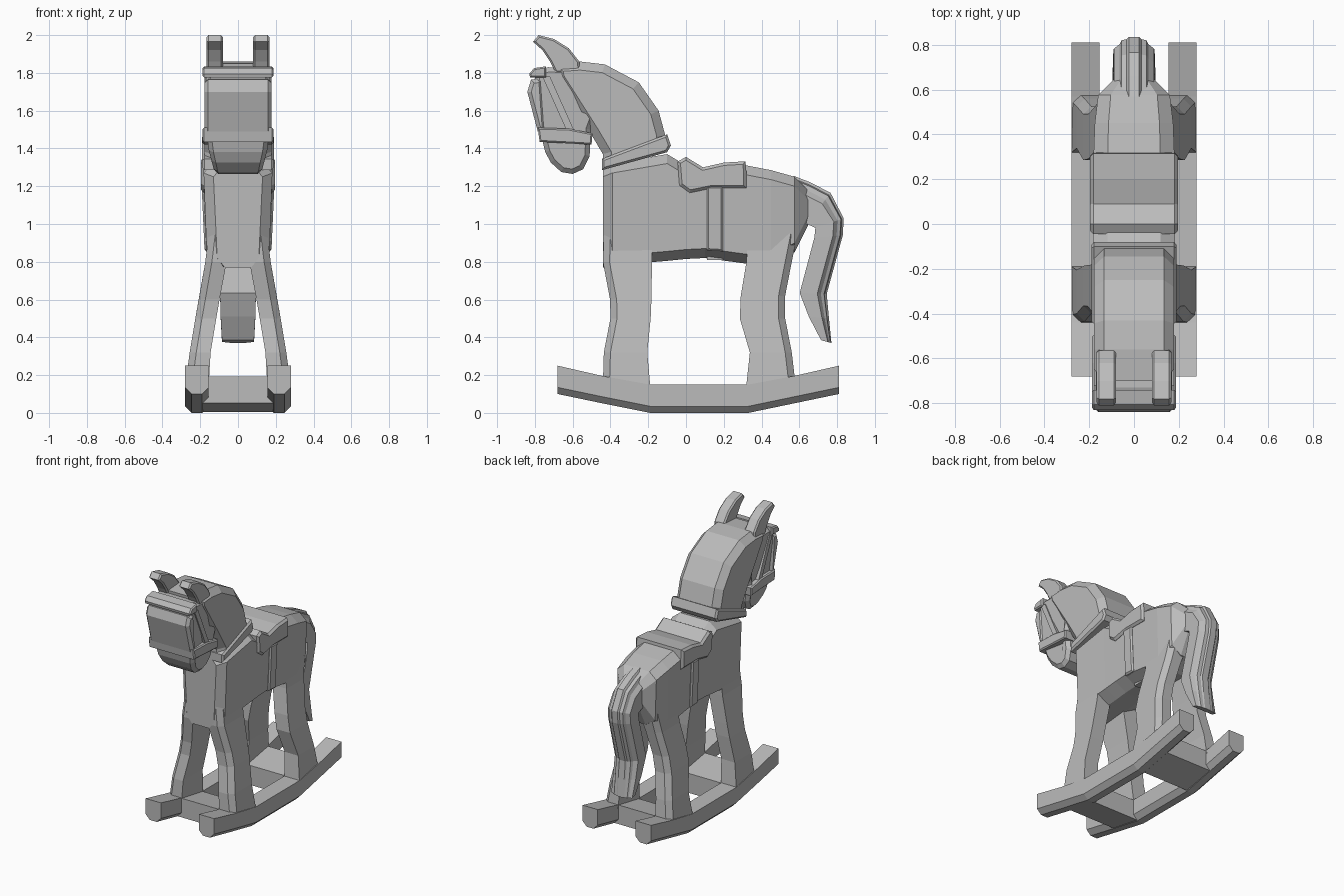
import bpy, bmesh

grey = bpy.data.materials.new("plain grey")
grey.diffuse_color = (0.5, 0.5, 0.5, 1)


def finish(name, bm):
    bmesh.ops.recalc_face_normals(bm, faces=bm.faces)
    me = bpy.data.meshes.new(name)
    bm.to_mesh(me)
    bm.free()
    me.materials.append(grey)
    ob = bpy.data.objects.new(name, me)
    bpy.context.collection.objects.link(ob)
    return ob


def loft(name, rings):
    """Skin equal-length rings of 3D points and cap both ends."""
    bm = bmesh.new()
    vs = [[bm.verts.new(p) for p in r] for r in rings]
    n = len(vs[0])
    for a, b in zip(vs, vs[1:]):
        for i in range(n):
            j = (i + 1) % n
            bm.faces.new((a[i], a[j], b[j], b[i]))
    bm.faces.new(vs[0])
    bm.faces.new(vs[-1])
    return finish(name, bm)


def slab(name, pts, x0, x1, chamfer=0.0, shape=None):
    """Extrude a side (y, z) profile from x0 to x1, chamfer its rims, reshape x by height."""
    bm = bmesh.new()
    face = bm.faces.new([bm.verts.new((x0, y, z)) for y, z in pts])
    ext = bmesh.ops.extrude_face_region(bm, geom=[face], use_keep_orig=True)["geom"]
    for v in ext:
        if isinstance(v, bmesh.types.BMVert):
            v.co.x = x1
    bmesh.ops.recalc_face_normals(bm, faces=bm.faces)
    if chamfer:
        rims = [e for e in bm.edges if abs(e.verts[0].co.x - e.verts[1].co.x) < 1e-5]
        bmesh.ops.bevel(bm, geom=rims, offset=chamfer, segments=1, profile=0.5,
                        affect='EDGES', clamp_overlap=True)
    if shape:
        for v in bm.verts:
            v.co.x *= shape(v.co.z)
    return finish(name, bm)


def mirrored(half):
    return half + [(-x, z) for x, z in reversed(half)]


def both_sides(ob):
    m = ob.modifiers.new("mirror", 'MIRROR')
    m.use_axis[0] = True
    m.use_mirror_merge = False


# Body: sections along y as (y, top, bottom, upper half width, lower half width)
rings = []
for y, t, b, wt, wb in [(-0.44, 1.30, 0.77, 0.13, 0.11), (-0.39, 1.32, 0.78, 0.182, 0.165),
                        (-0.10, 1.37, 0.805, 0.182, 0.165), (0.0, 1.31, 0.815, 0.182, 0.165),
                        (0.10, 1.28, 0.82, 0.182, 0.165), (0.32, 1.31, 0.79, 0.18, 0.165),
                        (0.45, 1.285, 0.79, 0.175, 0.165), (0.575, 1.25, 0.85, 0.16, 0.15),
                        (0.645, 1.18, 0.99, 0.09, 0.09)]:
    half = [(wt * 0.65, t), (wt, t - 0.05), (wb, b + 0.05), (0.07, b)]
    rings.append([(x, y, z) for x, z in mirrored(half)])
loft("body", rings)


# Legs: sections along z as (z, front y, back y, inner x, outer x); one outer corner is cut
def leg(name, stations, cut_front):
    rings = []
    for z, a, b, x0, x1 in stations:
        c = 0.035
        if cut_front:
            r = [(x0, a), (x1 - c, a), (x1, a + c), (x1, b), (x0, b)]
        else:
            r = [(x0, a), (x1, a), (x1, b - c), (x1 - c, b), (x0, b)]
        rings.append([(x, y, z) for x, y in r])
    both_sides(loft(name, rings))


leg("front_leg", [(0.95, -0.435, -0.18, 0.02, 0.155), (0.80, -0.44, -0.18, 0.06, 0.173),
                  (0.60, -0.402, -0.183, 0.098, 0.208), (0.50, -0.40, -0.187, 0.115, 0.226),
                  (0.32, -0.435, -0.205, 0.145, 0.256), (0.15, -0.44, -0.19, 0.155, 0.278)], True)
leg("rear_leg", [(0.95, 0.33, 0.59, 0.02, 0.155), (0.80, 0.32, 0.56, 0.06, 0.173),
                 (0.62, 0.29, 0.525, 0.095, 0.205), (0.50, 0.285, 0.525, 0.115, 0.226),
                 (0.32, 0.338, 0.56, 0.145, 0.256), (0.15, 0.32, 0.58, 0.155, 0.278)], False)

# Rockers: (y, top, bottom) with chamfered underside
rings = []
for y, t, b in [(-0.68, 0.25, 0.10), (-0.44, 0.195, 0.05), (-0.19, 0.15, 0.0),
                (0.33, 0.15, 0.0), (0.57, 0.195, 0.05), (0.81, 0.25, 0.10)]:
    a, c, k = 0.155, 0.28, 0.035
    rings.append([(a, y, t), (c, y, t), (c, y, b + k), (c - k, y, b), (a + k, y, b), (a, y, b + k)])
both_sides(loft("rocker", rings))
slab("front_crossbar", [(-0.44, 0.052), (-0.19, 0.004), (-0.19, 0.148), (-0.44, 0.193)], -0.2, 0.2)
slab("rear_crossbar", [(0.57, 0.052), (0.33, 0.004), (0.33, 0.148), (0.57, 0.193)], -0.2, 0.2)

# Neck and collar
slab("neck", [(-0.44, 1.29), (-0.11, 1.38), (-0.11, 1.47), (-0.145, 1.60), (-0.25, 1.75),
              (-0.43, 1.845), (-0.56, 1.86), (-0.70, 1.85), (-0.69, 1.77), (-0.505, 1.48),
              (-0.44, 1.37)], -0.178, 0.178, 0.045)
slab("collar", [(-0.445, 1.285), (-0.10, 1.38), (-0.08, 1.415), (-0.10, 1.475), (-0.445, 1.345)],
     -0.19, 0.19, 0.012)


# Head, narrowing at the muzzle
def muzzle(z):
    return 1 - 0.28 * max(0, 1.45 - z) / 0.185


slab("head", [(-0.73, 1.83), (-0.79, 1.81), (-0.82, 1.70), (-0.775, 1.50), (-0.745, 1.38),
              (-0.715, 1.325), (-0.66, 1.275), (-0.60, 1.265), (-0.545, 1.29), (-0.51, 1.36),
              (-0.505, 1.50), (-0.45, 1.65), (-0.50, 1.82)], -0.17, 0.17, 0.025, muzzle)
slab("face_plate", [(-0.76, 1.77), (-0.82, 1.765), (-0.84, 1.70), (-0.785, 1.49), (-0.74, 1.49)],
     -0.178, 0.178, 0.02)

# Bridle
slab("brow_band", [(-0.74, 1.775), (-0.825, 1.775), (-0.83, 1.795), (-0.805, 1.825), (-0.74, 1.835)],
     -0.187, 0.187, 0.008)
slab("nose_band", [(-0.785, 1.51), (-0.775, 1.435), (-0.50, 1.42), (-0.495, 1.48), (-0.62, 1.505)],
     -0.187, 0.187, 0.008)
slab("cheek_strap", [(-0.76, 1.78), (-0.72, 1.78), (-0.59, 1.49), (-0.63, 1.49)], -0.178, 0.178)

# Ears
both_sides(slab("ear", [(-0.69, 1.80), (-0.72, 1.86), (-0.76, 1.92), (-0.81, 1.965), (-0.78, 2.0),
                        (-0.70, 1.98), (-0.62, 1.93), (-0.565, 1.86), (-0.56, 1.80)],
                0.08, 0.167, 0.01))

# Saddle and girth
slab("saddle", [(-0.045, 1.33), (0.0, 1.355), (0.09, 1.30), (0.20, 1.325), (0.315, 1.332),
                (0.32, 1.27), (0.32, 1.19), (0.14, 1.19), (0.02, 1.165), (-0.035, 1.205)],
     -0.196, 0.196, 0.015)
slab("girth", [(0.11, 0.86), (0.195, 0.855), (0.195, 1.20), (0.11, 1.20)], -0.192, 0.192, 0.01,
     lambda z: 0.92 + 0.08 * min(1, (z - 0.85) / 0.3))
slab("girth_underside", [(0.11, 0.81), (0.195, 0.81), (0.195, 0.86), (0.11, 0.86)], -0.09, 0.09)

# Tail: (outer point, inner point, half width), with stepped ribs along its back
rings = []
for (oy, oz), (iy, iz), w in [((0.57, 1.255), (0.56, 1.05), 0.09), ((0.66, 1.22), (0.60, 1.02), 0.09),
                              ((0.765, 1.165), (0.64, 1.0), 0.09), ((0.835, 1.03), (0.685, 0.98), 0.09),
                              ((0.83, 0.94), (0.68, 0.93), 0.092), ((0.745, 0.63), (0.602, 0.635), 0.095),
                              ((0.757, 0.50), (0.65, 0.51), 0.092), ((0.77, 0.37), (0.715, 0.385), 0.085)]:
    half = [(1, 1), (1, 0.35), (0.72, 0.22), (0.62, 0.1), (0.36, 0.07), (0.26, 0.0)]
    rings.append([(x * w, oy + (iy - oy) * t, oz + (iz - oz) * t) for x, t in mirrored(half)])
loft("tail", rings)
